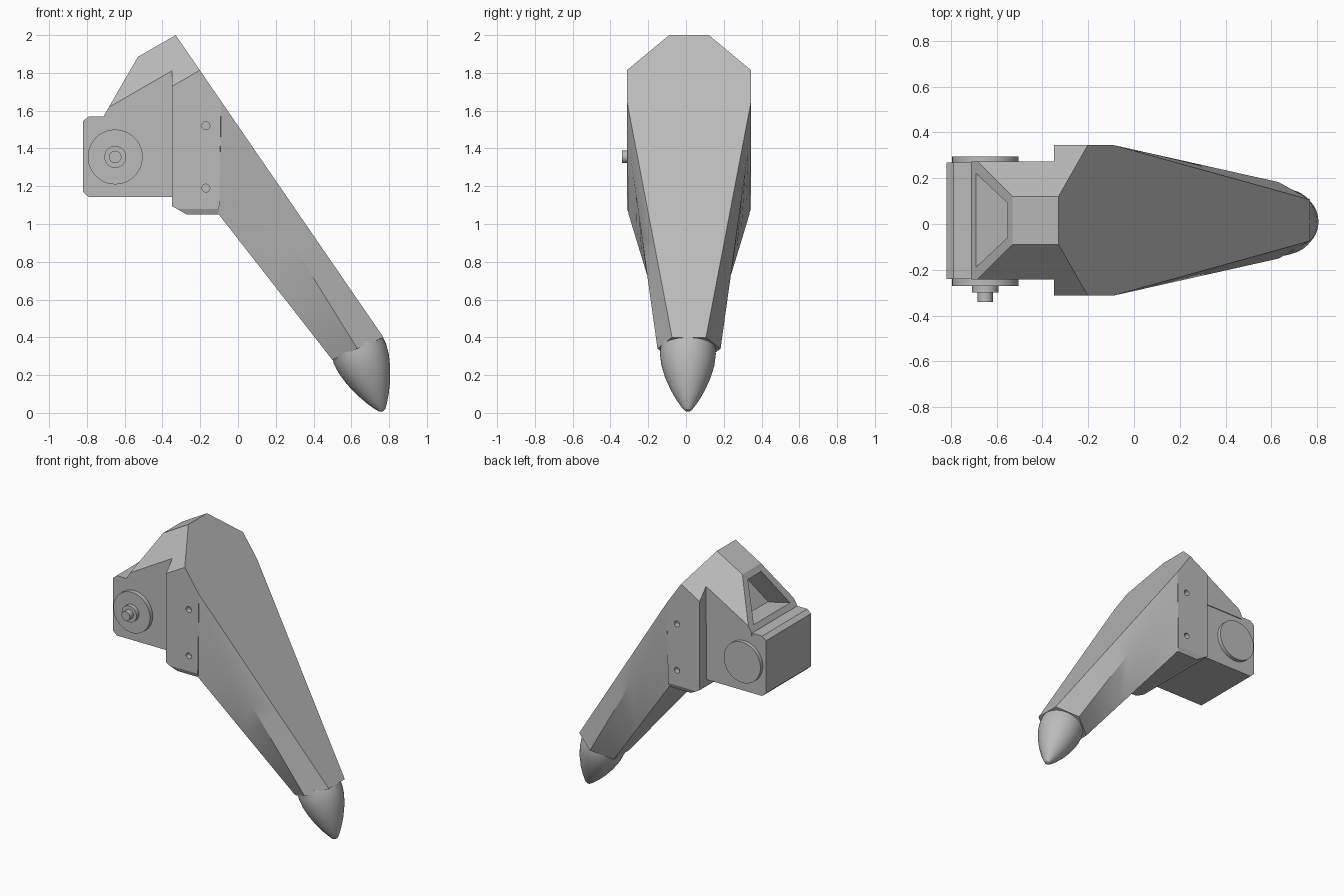
import bpy, bmesh, math
from mathutils import Vector, Matrix

cube = bpy.data.objects.get("Cube")
if cube:
    bpy.data.objects.remove(cube)

YC = 0.016          # centre plane of the leg
SHOULDER_W = 0.329  # half widths
COVER_W = 0.258

grey = bpy.data.materials.new("plain_grey")
grey.use_nodes = True
grey.diffuse_color = (0.5, 0.5, 0.5, 1)
grey.node_tree.nodes["Principled BSDF"].inputs["Base Color"].default_value = (0.5, 0.5, 0.5, 1)


def finish(name, bm, smooth=False):
    bmesh.ops.recalc_face_normals(bm, faces=bm.faces)
    mesh = bpy.data.meshes.new(name)
    bm.to_mesh(mesh)
    bm.free()
    obj = bpy.data.objects.new(name, mesh)
    bpy.context.collection.objects.link(obj)
    mesh.materials.append(grey)
    if smooth:
        bpy.ops.object.select_all(action='DESELECT')
        obj.select_set(True)
        bpy.context.view_layer.objects.active = obj
        bpy.ops.object.shade_smooth_by_angle(angle=math.radians(25))
    return obj


def prism(profile, y0, y1):
    """Extrude an x-z profile along y."""
    bm = bmesh.new()
    face = bm.faces.new([bm.verts.new((x, y0, z)) for x, z in profile])
    new = bmesh.ops.extrude_face_region(bm, geom=[face])["geom"]
    bmesh.ops.translate(bm, vec=(0, y1 - y0, 0),
                        verts=[v for v in new if isinstance(v, bmesh.types.BMVert)])
    bmesh.ops.recalc_face_normals(bm, faces=bm.faces)
    return bm


def slice_off(bm, point, normal):
    """Cut away everything on the normal side and cap the cut."""
    cut = bmesh.ops.bisect_plane(bm, geom=bm.verts[:] + bm.edges[:] + bm.faces[:],
                                 plane_co=point, plane_no=normal, clear_outer=True)
    edges = [e for e in cut["geom_cut"] if isinstance(e, bmesh.types.BMEdge)]
    bmesh.ops.holes_fill(bm, edges=edges, sides=0)
    bmesh.ops.recalc_face_normals(bm, faces=bm.faces)


def chamfer_top(bm):
    """Slope both upper sides along the tilted roof direction."""
    for s in (-1, 1):
        top = Vector((-0.33, YC + s * 0.105, 2.0))
        low = Vector((-0.20, YC + s * SHOULDER_W, 1.815))
        normal = (low - top).cross(Vector((0.866, 0, 0.5)))
        if normal.z < 0:
            normal.negate()
        slice_off(bm, top, normal)


def cylinder(name, x, z, radius, y0, y1, sides=48):
    bm = bmesh.new()
    place = Matrix.Translation((x, (y0 + y1) / 2, z)) @ Matrix.Rotation(math.pi / 2, 4, 'X')
    bmesh.ops.create_cone(bm, cap_ends=True, segments=sides, radius1=radius,
                          radius2=radius, depth=y1 - y0, matrix=place)
    return finish(name, bm, True)


# Shoulder block with sloped top and trimmed lower edges
bm = prism([(-0.35, 1.095), (-0.27, 1.05), (-0.10, 1.05), (-0.09, 1.651),
            (-0.33, 2.0), (-0.35, 1.988)], YC - SHOULDER_W, YC + SHOULDER_W)
chamfer_top(bm)
for s in (-1, 1):
    slice_off(bm, (-0.2, YC + s * SHOULDER_W, 1.08), (0, s * 0.9, -0.4))
shoulder = finish("shoulder", bm)

# Screw holes on both sides of the shoulder
for s in (-1, 1):
    for z in (1.19, 1.52):
        y = YC + s * SHOULDER_W
        cutter = cylinder("hole_cutter", -0.17, z, 0.021, y - 0.04, y + 0.04, 20)
        cutter.hide_render = True
        mod = shoulder.modifiers.new("hole", 'BOOLEAN')
        mod.object = cutter
        mod.solver = 'EXACT'
        bpy.context.view_layer.objects.active = shoulder
        bpy.ops.object.modifier_apply(modifier=mod.name)
        bpy.data.objects.remove(cutter)

# Rear cover with a recessed window in its back slope
bm = prism([(-0.71, 1.55), (-0.34, 1.55), (-0.34, 1.994), (-0.53, 1.885), (-0.71, 1.573)],
           YC - COVER_W, YC + COVER_W)
chamfer_top(bm)
back = max(bm.faces, key=lambda f: f.normal.dot(Vector((-0.866, 0, 0.5))))
bmesh.ops.inset_region(bm, faces=[back], thickness=0.055)
new = bmesh.ops.extrude_face_region(bm, geom=[back])["geom"]
bmesh.ops.translate(bm, vec=(0.17, 0, -0.04),
                    verts=[v for v in new if isinstance(v, bmesh.types.BMVert)])
if back.is_valid:
    bmesh.ops.delete(bm, geom=[back], context='FACES_ONLY')
finish("rear_cover", bm)

# Motor housing with trimmed back corners
bm = prism([(-0.82, 1.17), (-0.79, 1.142), (-0.33, 1.142), (-0.33, 1.57),
            (-0.79, 1.57), (-0.82, 1.545)], -0.241, 0.268)
finish("motor_housing", bm)

# Pivot discs and stepped axle
cylinder("pivot_disc", -0.65, 1.355, 0.145, -0.272, 0.295, 64)
cylinder("axle_collar", -0.65, 1.355, 0.058, -0.30, -0.25)
cylinder("axle_pin", -0.65, 1.355, 0.033, -0.34, -0.25, 32)

# Tapered shin: six-sided sections blended from shoulder to ankle
start = [(-0.09, 1.651, SHOULDER_W), (-0.09, 1.50, SHOULDER_W), (-0.105, 1.055, SHOULDER_W - 0.008)]
end = [(0.77, 0.40, 0.09), (0.632, 0.34, 0.167), (0.50, 0.28, 0.085)]
STEPS = 10
bm = bmesh.new()
rings = []
for i in range(STEPS + 1):
    half = [Vector(a).lerp(Vector(b), i / STEPS) for a, b in zip(start, end)]
    ring = [(x, YC + w, z) for x, z, w in half]
    ring += [(x, YC - w, z) for x, z, w in reversed(half)]
    rings.append([bm.verts.new(p) for p in ring])
for a, b in zip(rings, rings[1:]):
    for k in range(6):
        j = (k + 1) % 6
        bm.faces.new((a[k], a[j], b[j], b[k]))
bm.faces.new(rings[0])
bm.faces.new(rings[-1])
finish("shin", bm, True)

# Rounded bullet foot
outline = [(0.0, -0.02), (0.144, -0.02), (0.148, 0.03), (0.141, 0.09), (0.121, 0.16),
           (0.092, 0.23), (0.06, 0.29), (0.034, 0.33), (0.018, 0.35), (0.0, 0.357)]
bm = bmesh.new()
verts = [bm.verts.new((r, 0, s)) for r, s in outline]
edges = [bm.edges.new(pair) for pair in zip(verts, verts[1:])]
bmesh.ops.spin(bm, geom=verts + edges, cent=(0, 0, 0), axis=(0, 0, 1),
               angle=math.tau, steps=48, use_duplicate=False)
bmesh.ops.remove_doubles(bm, verts=bm.verts, dist=0.0005)
aim = Vector((0.365, 0, -0.931)).to_track_quat('Z', 'Y').to_matrix().to_4x4()
bm.transform(Matrix.Translation((0.635, YC - 0.006, 0.34)) @ aim)
finish("foot_tip", bm, True)
